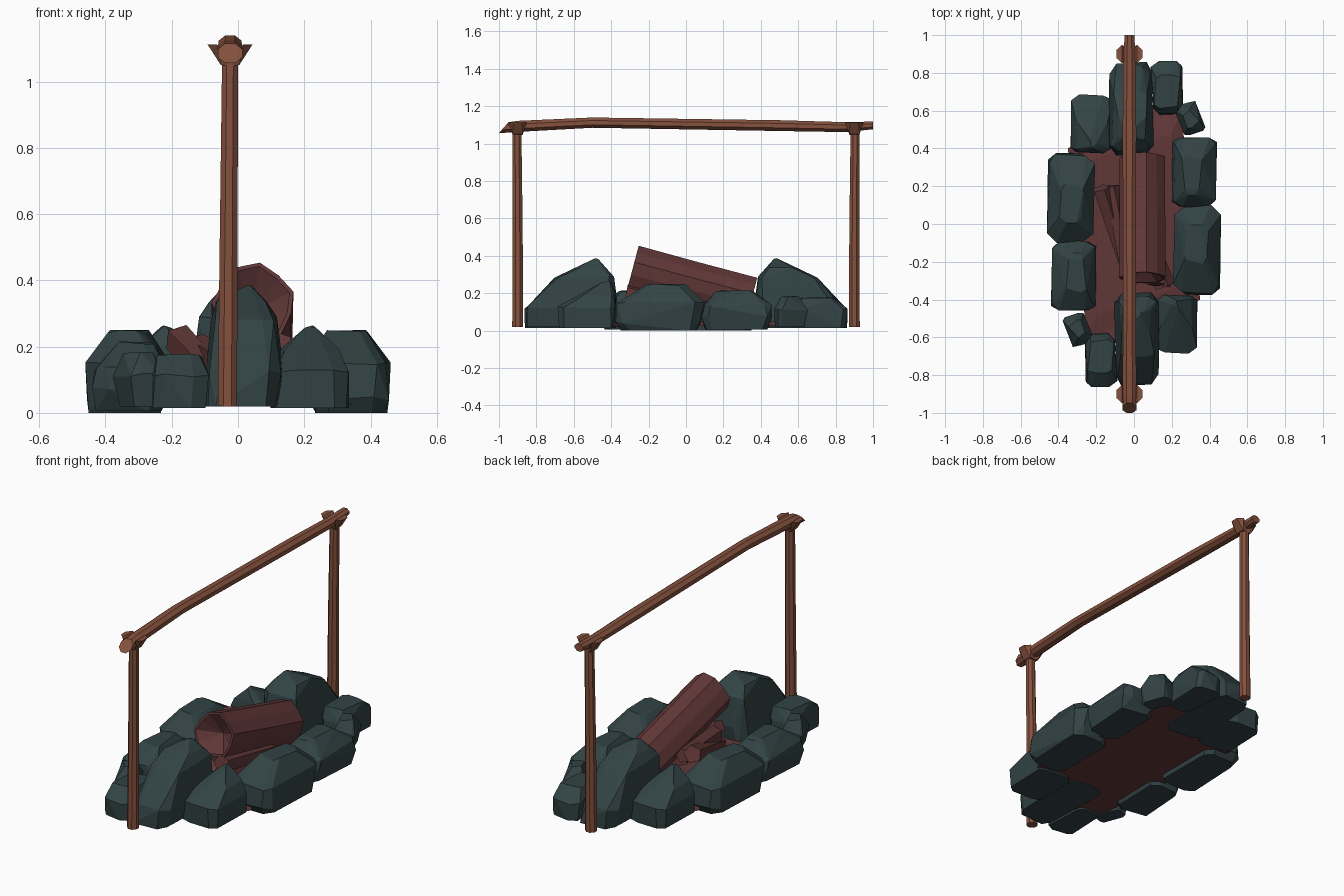
import bpy, bmesh, math, random
from mathutils import Vector, Matrix

if "Cube" in bpy.data.objects:
    bpy.data.objects.remove(bpy.data.objects["Cube"])

random.seed(4)

def material(name, col):
    m = bpy.data.materials.new(name)
    m.diffuse_color = (*col, 1)
    m.use_nodes = True
    m.node_tree.nodes["Principled BSDF"].inputs["Base Color"].default_value = m.diffuse_color
    return m

STONE = material("dark slate stone", (0.032, 0.056, 0.058))
LOG = material("charred red wood", (0.122, 0.039, 0.039))
WOOD = material("brown wood", (0.235, 0.083, 0.048))

def finish(bm, name, mat):
    bmesh.ops.recalc_face_normals(bm, faces=bm.faces)
    me = bpy.data.meshes.new(name)
    bm.to_mesh(me)
    bm.free()
    me.materials.append(mat)
    ob = bpy.data.objects.new(name, me)
    bpy.context.collection.objects.link(ob)
    return ob

def hull(points, name, mat):
    bm = bmesh.new()
    for p in points:
        bm.verts.new(p)
    bmesh.ops.convex_hull(bm, input=bm.verts)
    junk = [v for v in bm.verts if not v.link_faces]
    bmesh.ops.delete(bm, geom=junk, context='VERTS')
    bmesh.ops.dissolve_limit(bm, angle_limit=math.radians(10), verts=bm.verts, edges=bm.edges)
    return finish(bm, name, mat)

def tube(path, radii, name, mat, n=8, squash=1.0, recess=0.0, rough=(1,)):
    """Faceted tube through path points; recess hollows the ends, rough varies the corners."""
    bm = bmesh.new()
    path = [Vector(p) for p in path]
    axis = (path[-1] - path[0]).normalized()
    side = axis.cross(Vector((0, 1, 0)) if abs(axis.z) > .9 else Vector((0, 0, 1))).normalized()
    up = side.cross(axis)
    rings = []
    for p, r in zip(path, radii):
        ring = []
        for i in range(n):
            a, k = 2 * math.pi * (i + .5) / n, r * rough[i % len(rough)]
            ring.append(bm.verts.new(p + side * k * math.cos(a) + up * k * squash * math.sin(a)))
        rings.append(ring)
    for a, b in zip(rings, rings[1:]):
        for i in range(n):
            bm.faces.new((a[i], a[(i + 1) % n], b[(i + 1) % n], b[i]))
    caps = [bm.faces.new(rings[0][::-1]), bm.faces.new(rings[-1])]
    bmesh.ops.recalc_face_normals(bm, faces=bm.faces)
    if recess:
        bmesh.ops.inset_individual(bm, faces=caps, thickness=0.012)
        bmesh.ops.poke(bm, faces=caps, offset=-recess)
    return finish(bm, name, mat)

# Each stone: stacked bounds (z, x0, x1, y0, y1), placed twice by half-turn symmetry
STONES = {
    "side_stone_tall": [(0.0, .23, .455, -.35, .07), (.05, .215, .465, -.385, .09),
                        (.155, .205, .465, -.375, .105), (.25, .265, .40, -.215, 0)],
    "side_stone_low": [(0.005, .23, .43, .10, .44), (.08, .195, .445, .075, .475),
                       (.14, .20, .44, .08, .475), (.215, .25, .36, .15, .38)],
    "small_wedge_stone": [(.02, .24, .35, .47, .65), (.12, .23, .365, .465, .655),
                          (.185, .255, .34, .50, .61)],
    "end_corner_stone": [(.015, .095, .265, .575, .865), (.12, .085, .27, .57, .87),
                         (.18, .10, .245, .60, .80)],
    "end_peak_stone": [(.02, -.13, .11, .37, .86), (.13, -.145, .10, .36, .85),
                       (.29, -.125, .085, .37, .72), (.345, -.09, .07, .43, .60),
                       (.385, -.06, -.02, .46, .50)],
    "end_shoulder_stone": [(.015, -.345, -.11, .37, .695), (.13, -.35, -.105, .365, .69),
                           (.20, -.31, -.13, .37, .57), (.265, -.245, -.20, .39, .45)],
}
for name, rings in STONES.items():
    pts = []
    for z, x0, x1, y0, y1 in rings:
        cx, cy = (x1 - x0) * .17, (y1 - y0) * .09
        for sx, sy in ((0, 1), (1, 0)):
            for xa, d in ((x0, 1), (x1, -1)):
                for ya, e in ((y0, 1), (y1, -1)):
                    j = [random.uniform(0, .02) for _ in range(3)]
                    pts.append(Vector((xa + d * (sx * cx + j[0]), ya + e * (sy * cy + j[1]),
                                       z if z < .03 else z - j[2] * .6)))
    if name == "small_wedge_stone":
        c = Vector((.30, .56, 0))
        pts = [c + Matrix.Rotation(.45, 3, 'Z') @ (p - c) for p in pts]
    for k in (0, 1):
        rot = Matrix.Rotation(math.pi * k, 3, 'Z')
        hull([rot @ p for p in pts], f"{name}_{k + 1}", STONE)

# Ash bed: thin slab filling the ring
bed = [(-.35, .40), (-.28, -.30), (-.25, -.60), (-.05, -.64), (.20, -.50)]
bed += [(-x, -y) for x, y in bed]
hull([(x, y, .025) for x, y in bed] + [(x * .8, y * .8, .05) for x, y in bed], "ash_bed", LOG)

# Main leaning log with hollow ends and ridged bark
tube([(.048, -.285, .332), (.048, .04, .245), (.048, .35, .165)], [.122, .12, .118],
     "main_log", LOG, 11, 1.0, .09, (1.02, .93, 1.04, 1.0, .92, 1.05, .98, 1.03, .91, 1.04, .96))
# Splinters beneath it, and short bark stubs under the raised end
tube([(-.175, .19, .22), (-.03, -.26, .07)], [.05, .04], "split_log_left", LOG, 5)
tube([(-.12, .20, .20), (-.04, -.20, .15)], [.04, .05], "split_log_inner", LOG, 5)
tube([(-.02, .10, .13), (.16, -.33, .09)], [.06, .06], "split_log_under", LOG, 5)
tube([(-.02, -.27, .16), (.19, -.31, .06)], [.04, .03], "short_splinter", LOG, 5)
tube([(.12, -.32, .20), (.12, .10, .12)], [.05, .05], "side_splinter", LOG, 5)

# Uprights with forked tops
X = -.024
for label, s in (("front", -1), ("back", 1)):
    y = .9 * s
    tube([(X - .008, y, .02), (X - .004, y, .55), (X, y + .004 * s, 1.07)], [.0315, .029, .026],
         f"{label}_post", WOOD)
    for t in (-1, 1):
        prong = [(X + t * a, y + d * w, z) for d in (-1, 1)
                 for a, w, z in ((.0, .026, 1.045), (.028, .028, 1.05), (.0, .026, 1.07),
                                 (.068, .022, 1.112), (.040, .048, 1.112))]
        hull(prong, f"{label}_fork_{'left' if t < 0 else 'right'}", WOOD)

# Slightly bowed crossbar with slanted ends
bar = tube([(X, -.975, 1.085), (X, -.9, 1.092), (X, -.5, 1.112), (X, .5, 1.096), (X, .85, 1.088),
            (X, .985, 1.097)], [.040, .040, .037, .039, .036, .028], "crossbar", WOOD, 8, .8)
for v in bar.data.vertices:
    if v.co.y < -.95:
        v.co.y = max(-1.0, v.co.y + (v.co.z - 1.085) * .9)
    elif v.co.y > .95:
        v.co.y = 1.0
